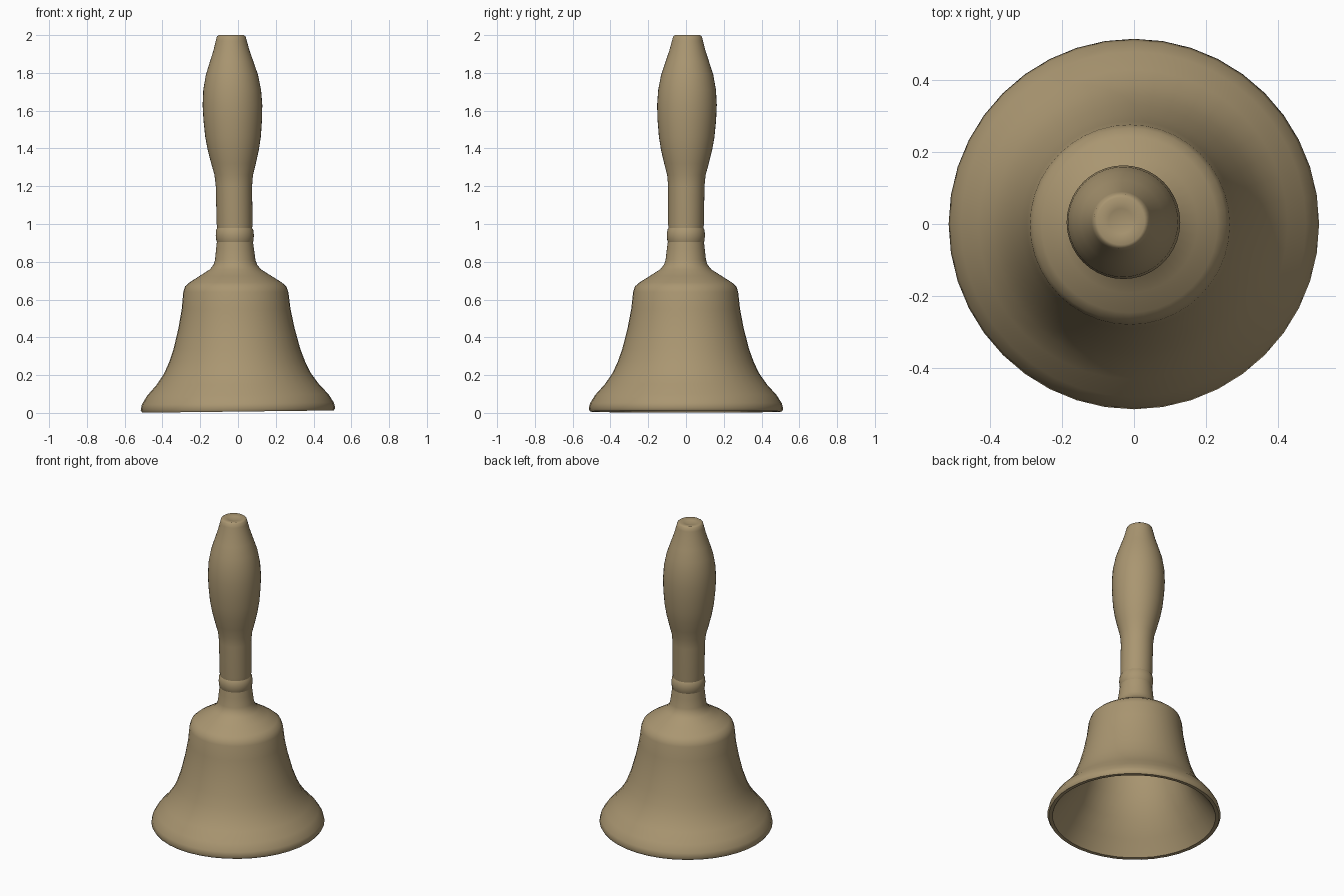
import bpy, bmesh, math

cube = bpy.data.objects.get("Cube")
if cube:
    bpy.data.objects.remove(cube, do_unlink=True)

SIDES = 40

# One aged brass colour for the whole bell
brass = bpy.data.materials.new("aged_brass")
colour = (0.40, 0.305, 0.165, 1.0)
brass.diffuse_color = colour
brass.use_nodes = True
bsdf = brass.node_tree.nodes["Principled BSDF"]
bsdf.inputs["Base Color"].default_value = colour
bsdf.inputs["Roughness"].default_value = 0.7


def lean(x, y, z):
    """Tip the axis slightly to one side and tilt the rim a little."""
    z_tilt = 0.012 * x * max(0.0, 1 - z / 0.6)
    return x - 0.018 * z, y + 0.008 * (z - 1) * min(z, 1), z + z_tilt


def lathe(name, profile, angle=50):
    """Spin a (radius, height) profile round the leaning axis."""
    bm = bmesh.new()
    rings = []
    for r, z in profile:
        if r == 0:
            rings.append([bm.verts.new(lean(0, 0, z))] * SIDES)
        else:
            turn = [2 * math.pi * i / SIDES for i in range(SIDES)]
            rings.append([bm.verts.new(lean(r * math.cos(a), r * math.sin(a), z)) for a in turn])
    for low, high in zip(rings, rings[1:]):
        for i in range(SIDES):
            j = (i + 1) % SIDES
            corners = dict.fromkeys((low[i], low[j], high[j], high[i]))
            bm.faces.new(list(corners))
    bmesh.ops.recalc_face_normals(bm, faces=bm.faces)
    mesh = bpy.data.meshes.new(name)
    bm.to_mesh(mesh)
    bm.free()
    mesh.materials.append(brass)
    obj = bpy.data.objects.new(name, mesh)
    bpy.context.collection.objects.link(obj)
    bpy.ops.object.select_all(action='DESELECT')
    obj.select_set(True)
    bpy.context.view_layer.objects.active = obj
    bpy.ops.object.shade_smooth_by_angle(angle=math.radians(angle))
    return obj


# Hollow bell: inner roof, inner wall, rim, flared outer wall, shoulder, neck
lathe("bell_body", [
    (0, 0.65), (0.2, 0.64), (0.245, 0.6), (0.27, 0.45), (0.3, 0.33),
    (0.35, 0.2), (0.42, 0.1), (0.47, 0.03), (0.485, 0.008),
    (0.507, 0.007), (0.515, 0.02), (0.508, 0.05), (0.48, 0.095),
    (0.43, 0.15), (0.388, 0.21), (0.36, 0.27), (0.335, 0.34), (0.307, 0.45),
    (0.288, 0.55), (0.278, 0.64), (0.268, 0.67), (0.245, 0.69),
    (0.19, 0.725), (0.135, 0.76), (0.115, 0.785), (0.107, 0.81),
    (0.1, 0.87), (0.095, 0.91), (0, 0.91)])

# Rounded collar between the neck and the handle
lathe("collar_ring", [
    (0, 0.895), (0.09, 0.895), (0.098, 0.91), (0.101, 0.94),
    (0.098, 0.97), (0.088, 0.985), (0, 0.985)])

# Swelling grip with a slightly dished end
lathe("handle", [
    (0, 0.96), (0.09, 0.96), (0.095, 1.0), (0.096, 1.2), (0.102, 1.26),
    (0.118, 1.32), (0.135, 1.39), (0.147, 1.46), (0.155, 1.55),
    (0.158, 1.63), (0.153, 1.71), (0.138, 1.79), (0.115, 1.86),
    (0.095, 1.92), (0.082, 1.97), (0.076, 1.993), (0.066, 2.0),
    (0.035, 1.993), (0, 1.985)])
